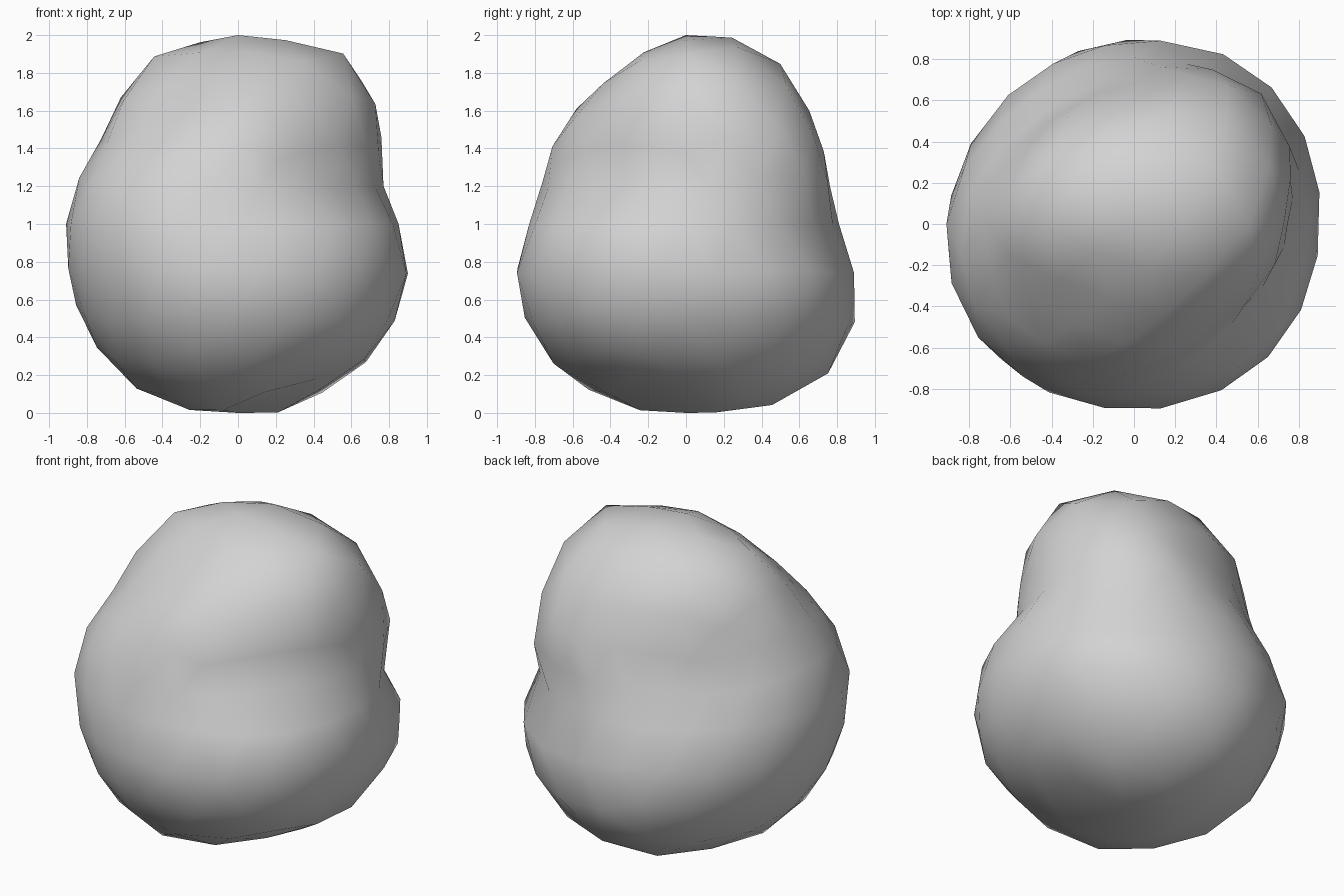
import bpy
import bmesh
import math

default_cube = bpy.data.objects.get("Cube")
if default_cube:
    bpy.data.objects.remove(default_cube, do_unlink=True)

# Radii of the boulder by polar ring (top to bottom) and by compass direction,
# counter-clockwise from +x in eight equal steps
RINGS = [
    [1] * 8,
    [1.01, 1.03, 1.01, .99, .99, .91, .9, .97],
    [1.06, 1.04, .95, .95, .98, .83, .85, .9],
    [.92, .98, .82, .78, .86, .82, .84, .8],
    [.78, .93, .77, .72, .87, .88, .78, .7],
    [.85, .83, .81, .8, .91, .93, .83, .87],
    [.95, 1, .94, .92, .94, .96, .95, .96],
    [.98, 1.04, 1.07, .98, .98, 1, 1, 1.01],
    [1, 1.06, 1.09, 1.04, 1.02, 1.02, 1.03, .98],
    [.96, 1.05, 1.04, 1, 1.02, 1.01, 1.02, .93],
    [1] * 8,
]


def spline(a, b, c, d, t):
    """Smooth curve from b to c with neighbours a and d."""
    return b + t / 2 * (c - a + t * (2 * a - 5 * b + 4 * c - d
                                     + t * (3 * (b - c) + d - a)))


def ring_radius(row, azimuth):
    row = RINGS[max(0, min(row, len(RINGS) - 1))]
    steps = len(row)
    place = azimuth / math.tau * steps
    i = math.floor(place)
    return spline(*(row[(i + k) % steps] for k in (-1, 0, 1, 2)), place - i)


def boulder_radius(direction):
    azimuth = math.atan2(direction.y, direction.x)
    polar = math.acos(max(-1, min(1, direction.z)))
    place = polar / math.pi * (len(RINGS) - 1)
    i = min(math.floor(place), len(RINGS) - 2)
    return spline(*(ring_radius(i + k, azimuth) for k in (-1, 0, 1, 2)), place - i)


# Boulder: a ball pushed in and out into a lobed stone, standing on the ground
bm = bmesh.new()
bmesh.ops.create_icosphere(bm, subdivisions=3, radius=1)
for vert in bm.verts:
    direction = vert.co.normalized()
    vert.co = direction * boulder_radius(direction)
    vert.co.z += 1
for face in bm.faces:
    face.smooth = True

mesh = bpy.data.meshes.new("boulder")
bm.to_mesh(mesh)
bm.free()
boulder = bpy.data.objects.new("boulder", mesh)
bpy.context.collection.objects.link(boulder)

# Plain stone colour
stone = bpy.data.materials.new("stone_grey")
stone.use_nodes = True
colour = (.65, .65, .65, 1)
stone.diffuse_color = colour
shader = next(n for n in stone.node_tree.nodes if n.type == "BSDF_PRINCIPLED")
shader.inputs["Base Color"].default_value = colour
mesh.materials.append(stone)
